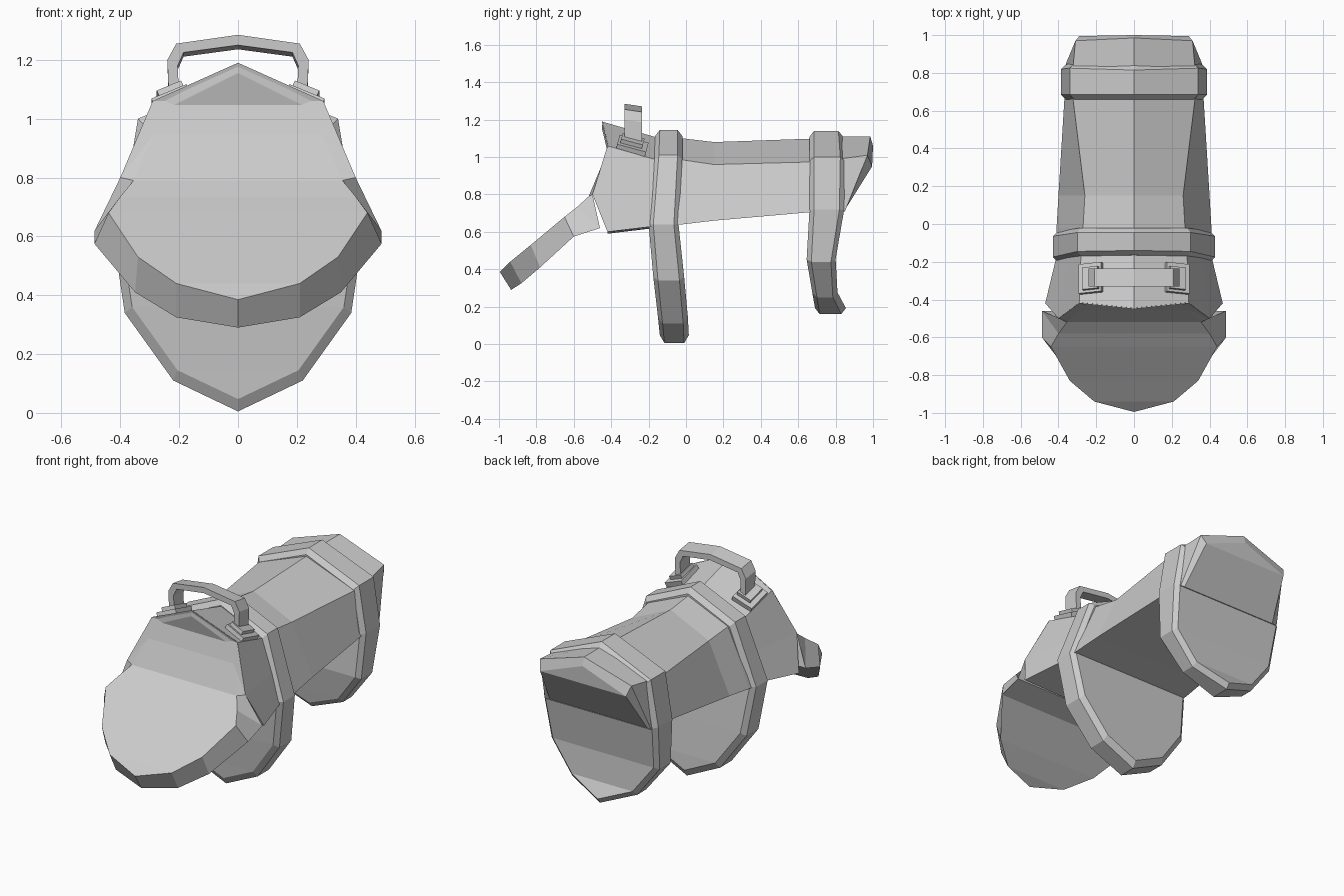
import bpy, bmesh
from math import radians
from mathutils import Matrix, Vector

if "Cube" in bpy.data.objects:
    bpy.data.objects.remove(bpy.data.objects["Cube"], do_unlink=True)

grey = bpy.data.materials.new("plain_grey")
grey.use_nodes = True
colour = (0.6, 0.6, 0.6, 1)
grey.diffuse_color = colour
grey.node_tree.nodes["Principled BSDF"].inputs["Base Color"].default_value = colour


def finish(name, bm):
    bmesh.ops.remove_doubles(bm, verts=bm.verts, dist=0.0005)
    bmesh.ops.recalc_face_normals(bm, faces=bm.faces)
    mesh = bpy.data.meshes.new(name)
    bm.to_mesh(mesh)
    bm.free()
    mesh.materials.append(grey)
    obj = bpy.data.objects.new(name, mesh)
    bpy.context.collection.objects.link(obj)
    return obj


def loft(name, half_rings):
    """Skin mirrored half outlines that run from top centre to bottom centre."""
    bm = bmesh.new()
    sides = []
    for ring in half_rings:
        right = [bm.verts.new(p) for p in ring]
        left = [bm.verts.new((-p[0], p[1], p[2])) if p[0] else v
                for p, v in zip(ring, right)]
        sides.append((right, left))

    def face(*verts):
        unique = list(dict.fromkeys(verts))
        if len(unique) > 2:
            bm.faces.new(unique)

    for a, b in zip(sides, sides[1:]):
        for s in (0, 1):
            for i in range(len(a[s]) - 1):
                face(a[s][i], a[s][i + 1], b[s][i + 1], b[s][i])
    # Each end is closed by horizontal bands
    for right, left in (sides[0], sides[-1]):
        for i in range(len(right) - 1):
            face(right[i], right[i + 1], left[i + 1], left[i])
    return finish(name, bm)


def section(y, ridge, shoulder, hip):
    return [(0, y, ridge), (shoulder[0], y, shoulder[1]),
            (hip[0], y, hip[1]), (0, y, hip[1])]


def strap(name, outline, inset=0.935, bevel=0.025, middle=0.65):
    """Bent plate with chamfered rims; outline is x, z, front y, back y."""
    def ring(side, scale, shift):
        return [(p[0] * scale, p[side] + shift, middle + (p[1] - middle) * scale)
                for p in outline]
    return loft(name, [ring(2, inset, 0), ring(2, 1, bevel),
                       ring(3, 1, -bevel), ring(3, inset, 0)])


# Main barrel and flared tail
loft("barrel", [
    section(-0.12, 1.10, (0.28, 0.99), (0.41, 0.63)),
    section(-0.02, 1.10, (0.27, 0.985), (0.41, 0.64)),
    section(0.15, 1.08, (0.26, 0.96), (0.40, 0.66)),
    section(0.72, 1.10, (0.33, 0.975), (0.365, 0.71))])
loft("tail", [
    section(0.75, 1.11, (0.33, 0.98), (0.37, 0.71)),
    [(0, 0.985, 1.11), (0.31, 0.97, 1.01), (0.36, 0.85, 0.71), (0, 0.85, 0.71)],
    [(0, 1.0, 1.06), (0.29, 0.995, 0.95), (0.33, 0.845, 0.71), (0, 0.845, 0.71)]])

# Straps with their hanging flaps
strap("middle_strap", [
    (0, 1.145, -0.165, -0.02), (0.30, 1.01, -0.17, -0.02),
    (0.43, 0.64, -0.20, -0.04), (0.385, 0.34, -0.175, -0.01),
    (0.22, 0.11, -0.15, 0.01), (0, 0.005, -0.14, 0.015)])
strap("rear_strap", [
    (0, 1.14, 0.66, 0.84), (0.34, 1.00, 0.66, 0.85),
    (0.387, 0.72, 0.66, 0.845), (0.365, 0.44, 0.645, 0.80),
    (0.22, 0.25, 0.675, 0.81), (0, 0.16, 0.69, 0.855)])

# Head block behind the front plate
loft("head", [
    [(0, -0.45, 1.19), (0.29, -0.42, 1.06), (0.40, -0.50, 0.80),
     (0.47, -0.42, 0.60), (0, -0.42, 0.59)],
    [(0, -0.14, 1.10), (0.28, -0.14, 0.98), (0.35, -0.15, 0.80),
     (0.41, -0.17, 0.63), (0, -0.17, 0.62)]])

# Front plate with its forward flap
loft("front_flap", [
    [(0, -0.45, 1.155), (0.25, -0.42, 1.03), (0.355, -0.52, 0.79),
     (0.40, -0.58, 0.735), (0.44, -0.65, 0.68), (0.34, -0.83, 0.53),
     (0.21, -0.94, 0.44), (0, -0.995, 0.385)],
    [(0, -0.445, 1.19), (0.29, -0.415, 1.06), (0.40, -0.50, 0.80),
     (0.487, -0.46, 0.62), (0.488, -0.60, 0.575), (0.35, -0.78, 0.41),
     (0.21, -0.88, 0.325), (0, -0.935, 0.29)]])

# Carry handle: rectangular bar along a bent path
outer = [(0.235, 1.07), (0.24, 1.20), (0.21, 1.255), (0, 1.285)]
inner = [(0.20, 1.07), (0.205, 1.18), (0.185, 1.225), (0, 1.25)]
outer += [(-x, z) for x, z in outer[-2::-1]]
inner += [(-x, z) for x, z in inner[-2::-1]]
bm = bmesh.new()
bars = [[bm.verts.new((p[0], y, p[1] - 0.15 * (y + 0.33)))
         for p, y in ((o, -0.33), (o, -0.235), (i, -0.235), (i, -0.33))]
        for o, i in zip(outer, inner)]
for a, b in zip(bars, bars[1:]):
    for k in range(4):
        n = (k + 1) % 4
        bm.faces.new((a[k], a[n], b[n], b[k]))
bm.faces.new(bars[0])
bm.faces.new(bars[-1])
finish("handle", bm)

# Handle feet resting on the sloping head
for side, label in ((1, "left"), (-1, "right")):
    bm = bmesh.new()
    tilt = Matrix.Rotation(radians(-15), 4, 'X') @ Matrix.Rotation(radians(23 * side), 4, 'Y')
    for size, lift in (((0.13, 0.16, 0.05), 0), ((0.09, 0.12, 0.05), 0.025)):
        place = Matrix.Translation(Vector((0.225 * side, -0.29, 1.05 + lift)))
        bmesh.ops.create_cube(bm, size=1, matrix=place @ tilt @ Matrix.Diagonal((*size, 1)))
    finish("handle_foot_" + label, bm)
